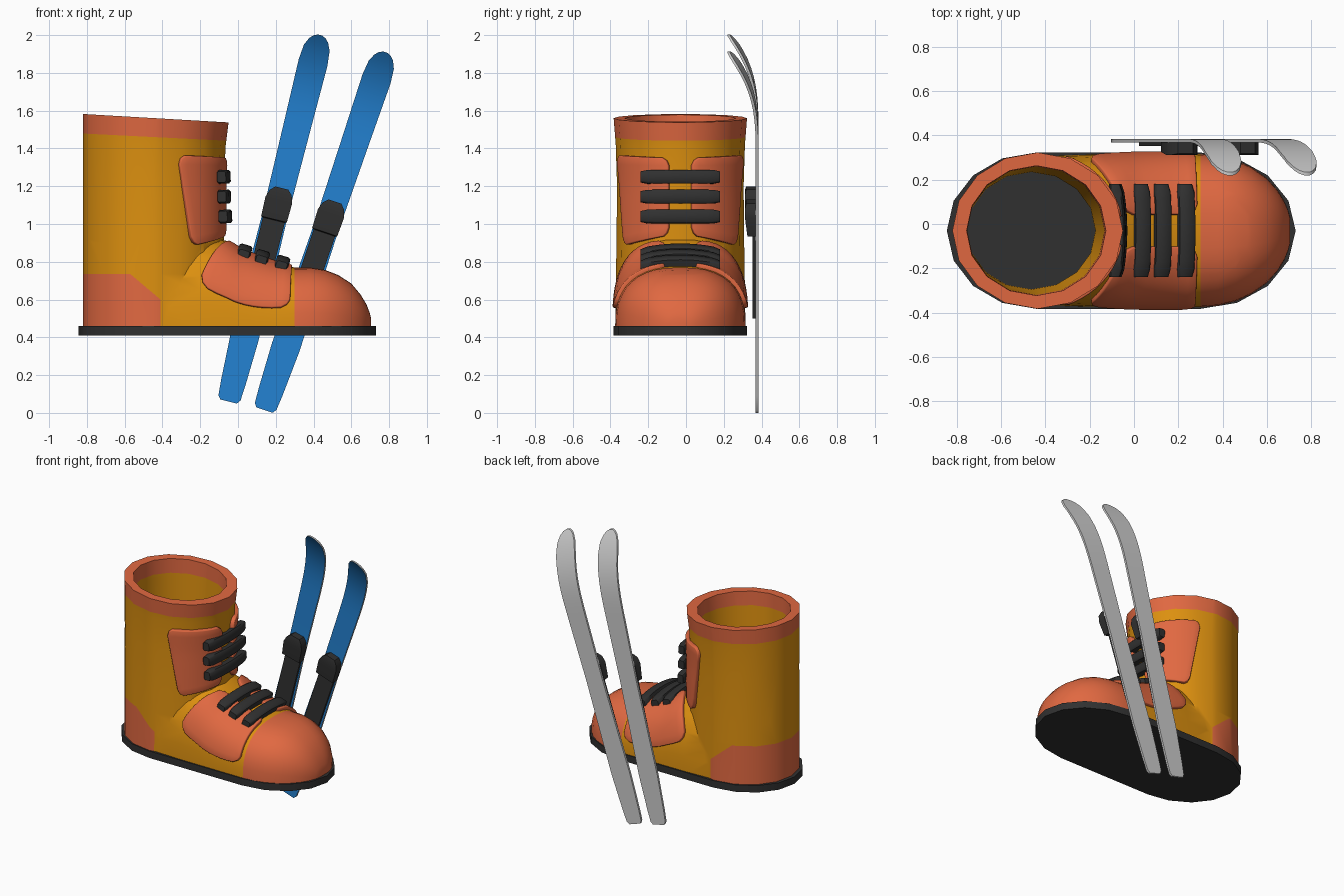
import bpy, bmesh, math
from mathutils import Vector

if "Cube" in bpy.data.objects:
    bpy.data.objects.remove(bpy.data.objects["Cube"])

CY = -0.03          # boot centre line in y
SIDES = 16
R = math.radians

def material(name, rgb):
    m = bpy.data.materials.new(name)
    m.diffuse_color = (*rgb, 1)
    m.use_nodes = True
    m.node_tree.nodes["Principled BSDF"].inputs["Base Color"].default_value = m.diffuse_color
    return m

YELLOW = material("ochre leather", (0.72, 0.28, 0.005))
RUST = material("rust leather", (0.75, 0.14, 0.053))
DARK = material("dark rubber", (0.03, 0.03, 0.03))
BLUE = material("ski blue", (0.017, 0.223, 0.645))
GREY = material("ski grey", (0.6, 0.6, 0.6))

def table(rows, t):
    """Linear interpolation of rows (t, a, b, ...)."""
    if t <= rows[0][0]:
        return rows[0][1:]
    for p, q in zip(rows, rows[1:]):
        if t <= q[0]:
            f = (t - p[0]) / (q[0] - p[0])
            return tuple(a + (b - a) * f for a, b in zip(p[1:], q[1:]))
    return rows[-1][1:]

def make(name, bm, mats, y=CY):
    bmesh.ops.recalc_face_normals(bm, faces=bm.faces[:])
    me = bpy.data.meshes.new(name)
    bm.to_mesh(me)
    bm.free()
    ob = bpy.data.objects.new(name, me)
    ob.location.y = y
    bpy.context.collection.objects.link(ob)
    for m in mats:
        me.materials.append(m)
    return ob

def loft(name, rings, mats, y=CY):
    bm = bmesh.new()
    vs = [[bm.verts.new(p) for p in r] for r in rings]
    n = len(rings[0])
    for a, b in zip(vs, vs[1:]):
        for j in range(n):
            k = (j + 1) % n
            bm.faces.new((a[j], a[k], b[k], b[j]))
    bm.faces.new(vs[0])
    bm.faces.new(vs[-1])
    return make(name, bm, mats, y)

def activate(ob):
    bpy.ops.object.select_all(action='DESELECT')
    ob.select_set(True)
    bpy.context.view_layer.objects.active = ob

def smooth(ob, deg=40):
    activate(ob)
    bpy.ops.object.shade_smooth_by_angle(angle=R(deg))

# Boot surfaces: shaft rows are z, centre x, rx, ry; foot rows are x, height and x, half width
SHAFT = [(0.445, -0.445, 0.375, 0.345), (0.9, -0.447, 0.373, 0.338), (1.2, -0.447, 0.373, 0.335),
         (1.42, -0.443, 0.377, 0.342), (1.56, -0.435, 0.385, 0.353)]
FOOT_H = [(-0.42, 0.44), (-0.2, 0.49), (-0.06, 0.45), (0, 0.405), (0.1, 0.362), (0.2, 0.328), (0.3, 0.31),
          (0.38, 0.31), (0.46, 0.297), (0.53, 0.27), (0.6, 0.225), (0.65, 0.165), (0.68, 0.115),
          (0.697, 0.07), (0.705, 0.04)]
FOOT_W = [(-0.42, 0.335), (-0.3, 0.343), (0.3, 0.345)]

def shaft_pt(a, z, off=0.0, tilt=False):
    cx, rx, ry = table(SHAFT, z)
    n = Vector((math.cos(a) / rx, math.sin(a) / ry, 0)).normalized()
    dz = -0.058 * rx * math.cos(a) * max(0, z - 1.3) / 0.26 if tilt else 0
    return Vector((cx + rx * math.cos(a), ry * math.sin(a), z + dz)) + n * off

def foot_pt(x, a, off=0.0):
    w, h = table(FOOT_W, x)[0], table(FOOT_H, x)[0]
    if x > 0.3:
        w *= math.sqrt(1 - ((x - 0.3) / 0.41) ** 2)
    c, s = math.cos(a), max(0, math.sin(a))
    return Vector((x, math.copysign(abs(c) ** 0.8, c) * w + c * off, 0.46 + h * s ** 0.8 + s * off))

# Boot body: shaft and foot joined, then hollowed
ang = [2 * math.pi * i / SIDES for i in range(SIDES)]
boot = loft("boot_body", [[shaft_pt(a, r[0], 0, True) for a in ang] for r in SHAFT], [])
foot = loft("foot_form", [[Vector((x, foot_pt(x, 0).y, 0.435))]
                          + [foot_pt(x, math.pi * i / 20) for i in range(21)]
                          + [Vector((x, -foot_pt(x, 0).y, 0.435))] for x, _ in FOOT_H], [])
cavity = loft("cavity_form", [[(cx + rx * math.cos(a), ry * math.sin(a), z) for a in ang]
                              for z, cx, rx, ry in [(0.3, -0.464, 0.29, 0.265), (0.5, -0.464, 0.29, 0.265),
                                                    (1.45, -0.443, 0.31, 0.29), (1.8, -0.435, 0.325, 0.3)]], [])
bpy.context.view_layer.update()
for tool, op in ((foot, 'UNION'), (cavity, 'DIFFERENCE')):
    activate(boot)
    mod = boot.modifiers.new("join", 'BOOLEAN')
    mod.operation, mod.object, mod.solver = op, tool, 'EXACT'
    bpy.ops.object.modifier_apply(modifier=mod.name)
    bpy.data.objects.remove(tool)

# Colour zones of the boot: collar, heel and toe cap, cut along planes
boot.data.materials.clear()
boot.data.materials.append(YELLOW)
boot.data.materials.append(RUST)
bm = bmesh.new()
bm.from_mesh(boot.data)
COLLAR = (Vector((-0.44, 0, 1.46)), Vector((0.05, 0, 1)))
DIAG = (Vector((-0.57, 0, 0.735)), Vector((0.135, 0, 0.16)))
for co, no in (COLLAR, DIAG, (Vector((-0.41, 0, 0)), Vector((1, 0, 0))),
               (Vector((0, 0, 0.735)), Vector((0, 0, 1))), (Vector((0.3, 0, 0)), Vector((1, 0, 0)))):
    bmesh.ops.bisect_plane(bm, geom=bm.verts[:] + bm.edges[:] + bm.faces[:], dist=1e-5,
                           plane_co=co, plane_no=no)
for f in bm.faces:
    c = f.calc_center_median()
    inside = ((c.x + 0.455) / 0.335) ** 2 + (c.y / 0.31) ** 2 < 1
    heel = c.x < -0.41 and c.z < 0.735 and (c - DIAG[0]).dot(DIAG[1]) < 0 and not inside
    collar = (c - COLLAR[0]).dot(COLLAR[1]) > 0
    f.material_index = int(heel or collar or c.x > 0.3)
bm.to_mesh(boot.data)
bm.free()
smooth(boot)

# Sole
outline = []
for cx, rx, start in ((0.3, 0.43, -90), (-0.44, 0.405, 90)):
    for i in range(9):
        a = R(start + i * 22.5)
        outline.append((cx + rx * math.cos(a), 0.353 * math.sin(a)))
smooth(loft("sole", [[(x, y, z) for x, y in outline] for z in (0.41, 0.46)], [DARK]))

# Lace plates: curved patches on the boot surface, mirrored to the other side
def patch(name, fn, corners, sag=0.0, n=10):
    a, b, c, d = [Vector(p) for p in corners]      # inner start, inner end, outer end, outer start
    bm = bmesh.new()
    grid = []
    for i in range(n + 1):
        grid.append([])
        for j in range(n + 1):
            u, v = i / n, j / n
            if i in (0, n) and j in (0, n):         # soften the corners
                u, v = 0.035 + 0.93 * u, 0.035 + 0.93 * v
            p = a.lerp(b, u).lerp(d.lerp(c, u), v)
            p.y -= sag * 4 * u * (1 - u) * v
            grid[i].append(bm.verts.new(fn(p.x, p.y)))
    for i in range(n):
        for j in range(n):
            bm.faces.new((grid[i][j], grid[i + 1][j], grid[i + 1][j + 1], grid[i][j + 1]))
    ob = make(name, bm, [RUST])
    m = ob.modifiers.new("thick", 'SOLIDIFY')
    m.thickness, m.offset = 0.036, 0
    m = ob.modifiers.new("edge", 'BEVEL')
    m.width, m.segments, m.limit_method, m.angle_limit = 0.006, 2, 'ANGLE', R(50)
    m = ob.modifiers.new("pair", 'MIRROR')
    m.use_axis = (False, True, False)
    smooth(ob)

patch("shin_plates", lambda a, z: shaft_pt(a, z, 0.003),
      [(R(10), 1.35), (R(10), 0.94), (R(58), 0.885), (R(71), 1.365)])
patch("instep_plates", lambda x, a: foot_pt(x, a, 0.003),
      [(-0.04, R(82)), (0.285, R(82)), (0.275, R(14)), (-0.21, R(22))], R(6))

# Laces: rounded bars bowed over the front of the boot
def lace(name, x, z, tilt, bow):
    up = Vector((math.sin(tilt), 0, math.cos(tilt)))       # outward from the surface
    along = Vector((math.cos(tilt), 0, -math.sin(tilt)))
    rings = []
    for i in range(13):
        t = i / 6 - 1
        s = 0.8 if i in (0, 12) else 1
        c = Vector((x, 0.21 * t, z)) - up * bow * t * t
        rings.append([c + along * p * 0.036 * s + up * q * 0.029 * s
                      for p, q in ((-1, -.7), (-.7, -1), (.7, -1), (1, -.7), (1, .7), (.7, 1), (-.7, 1), (-1, .7))])
    smooth(loft(name, rings, [DARK]), 50)

for i, (x, z) in enumerate([(-0.068, 1.25), (-0.066, 1.145), (-0.06, 1.04)]):
    lace(f"shin_lace_{i + 1}", x, z, R(88), 0.02)
for i, (x, z) in enumerate([(0.037, 0.862), (0.13, 0.832), (0.237, 0.802)]):
    lace(f"instep_lace_{i + 1}", x, z, R(17), 0.025)

# Skis with bindings: ski rows are distance along, half width; binding rows add the front y
SKI = [(0, 0.045), (0.02, 0.06), (0.1, 0.066), (0.35, 0.076), (1, 0.067), (1.5, 0.073), (1.85, 0.078),
       (1.93, 0.07), (1.97, 0.052), (1.99, 0.033), (2, 0.012)]
BINDING = [(0.53, 0.058, 0.352), (0.99, 0.06, 0.352), (0.995, 0.07, 0.325), (1.1, 0.073, 0.312),
           (1.14, 0.06, 0.312), (1.165, 0.035, 0.318)]
stations = sorted({r[0] for r in SKI} | {round(1.45 + 0.05 * i, 2) for i in range(11)})
for side, bx, bz, lean in (("left", -0.05, 0.06, 14.0), ("right", 0.14, 0.015, 18.7)):
    sn, cs = math.sin(R(lean)), math.cos(R(lean))

    def ring(s, w, y0, y1):
        return [(bx + s * sn + u * cs, y, bz + s * cs - u * sn)
                for u, y in ((-w, y0), (w, y0), (w, y1), (-w, y1))]

    rings = []
    for s in stations:
        dy = -0.15 * (max(0, s - 1.45) / 0.55) ** 3
        rings.append(ring(s, table(SKI, s)[0], 0.369 + dy, 0.384 + dy))
    ski = loft(f"{side}_ski", rings, [GREY, BLUE], 0)
    for i in range(len(rings) - 1):                         # top sheet
        ski.data.polygons[4 * i].material_index = 1
    smooth(ski)
    smooth(loft(f"{side}_binding", [ring(s, w, y, 0.371) for s, w, y in BINDING], [DARK], 0), 30)
